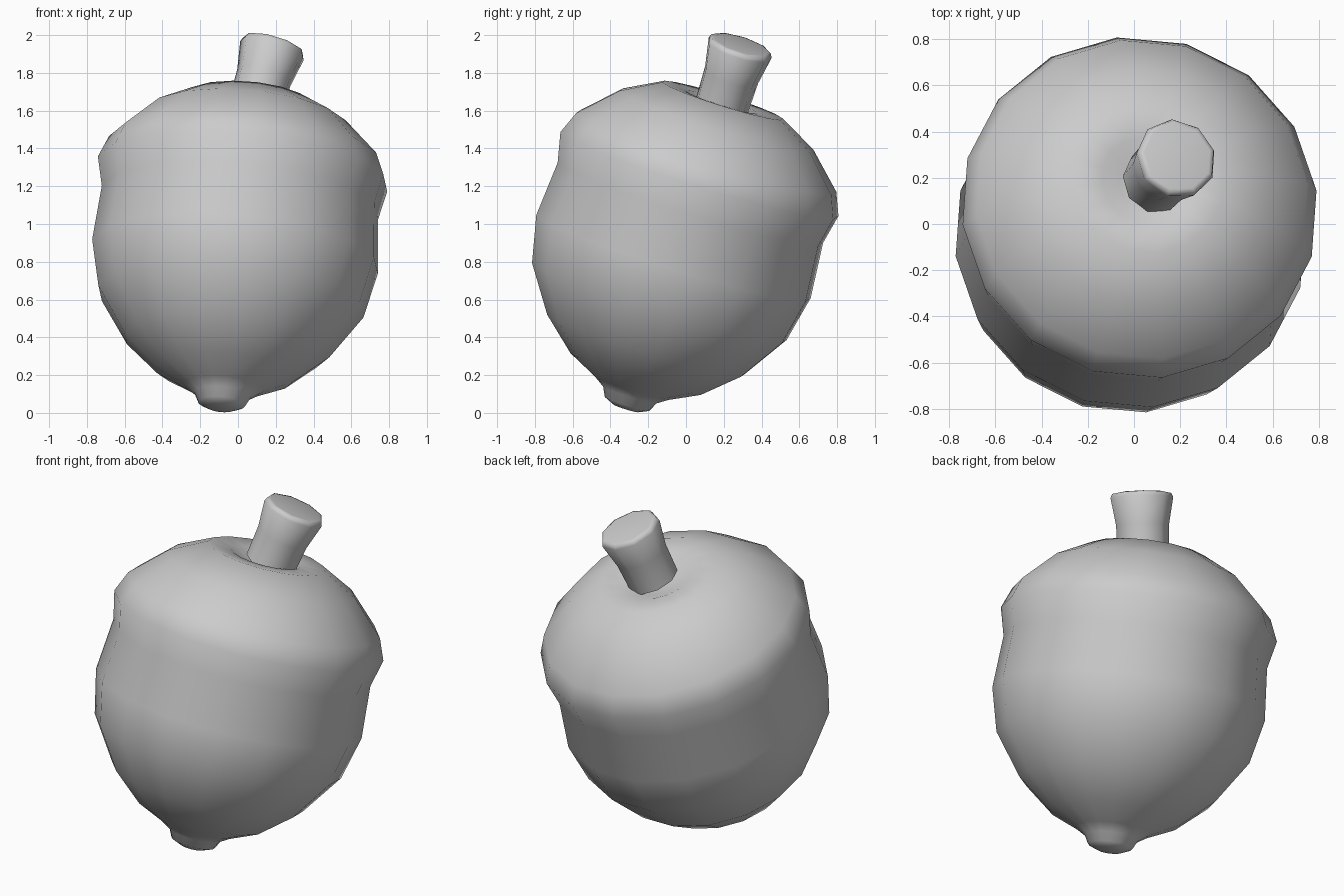
import bpy
import bmesh
from math import cos, sin, tau
from mathutils import Vector

cube = bpy.data.objects.get("Cube")
if cube:
    bpy.data.objects.remove(cube, do_unlink=True)

grey = bpy.data.materials.new("plain grey")
grey.use_nodes = True
colour = (0.6, 0.6, 0.6, 1)
grey.diffuse_color = colour
grey.node_tree.nodes["Principled BSDF"].inputs["Base Color"].default_value = colour


def lathe(name, start, end, profile, sides, turn=0.0):
    """Spin (distance, radius) pairs around the axis start-end, closing zero-radius ends."""
    start = Vector(start)
    axis = (Vector(end) - start).normalized()
    u = Vector((0, 1, 0)).cross(axis).normalized()
    v = axis.cross(u)
    bm = bmesh.new()
    rings = []
    for t, r in profile:
        centre = start + axis * t
        if r == 0:
            rings.append([bm.verts.new(centre)] * sides)
            continue
        angles = [tau * i / sides + turn for i in range(sides)]
        rings.append([bm.verts.new(centre + (u * cos(a) + v * sin(a)) * r) for a in angles])
    for low, high in zip(rings, rings[1:]):
        for i in range(sides):
            j = (i + 1) % sides
            corners = list(dict.fromkeys((low[i], low[j], high[j], high[i])))
            bm.faces.new(corners)
    bmesh.ops.recalc_face_normals(bm, faces=bm.faces)
    for face in bm.faces:
        face.smooth = True
    mesh = bpy.data.meshes.new(name)
    bm.to_mesh(mesh)
    bm.free()
    mesh.materials.append(grey)
    obj = bpy.data.objects.new(name, mesh)
    bpy.context.collection.objects.link(obj)
    return obj


# Nut and cap in one smooth skin: tip, belly, shallow neck, cap rim, dimpled crown
lathe("nut_and_cap", (-0.09, -0.32, 0.02), (0.085, 0.28, 1.93), [
    (0, 0), (0.005, 0.07), (0.03, 0.125), (0.08, 0.15), (0.12, 0.21),
    (0.2, 0.37), (0.36, 0.55), (0.6, 0.71), (0.85, 0.765), (1.15, 0.74),
    (1.31, 0.775), (1.43, 0.725), (1.61, 0.54), (1.72, 0.335),
    (1.71, 0.2), (1.67, 0.12), (1.66, 0)], 16, 0.1)

# Short flared stem with a softened flat end
lathe("stem", (0.085, 0.18, 1.6), (0.19, 0.29, 1.95), [
    (0.02, 0.145), (0.2, 0.15), (0.355, 0.178), (0.378, 0.168), (0.382, 0.15), (0.382, 0)], 9, 0.2)
